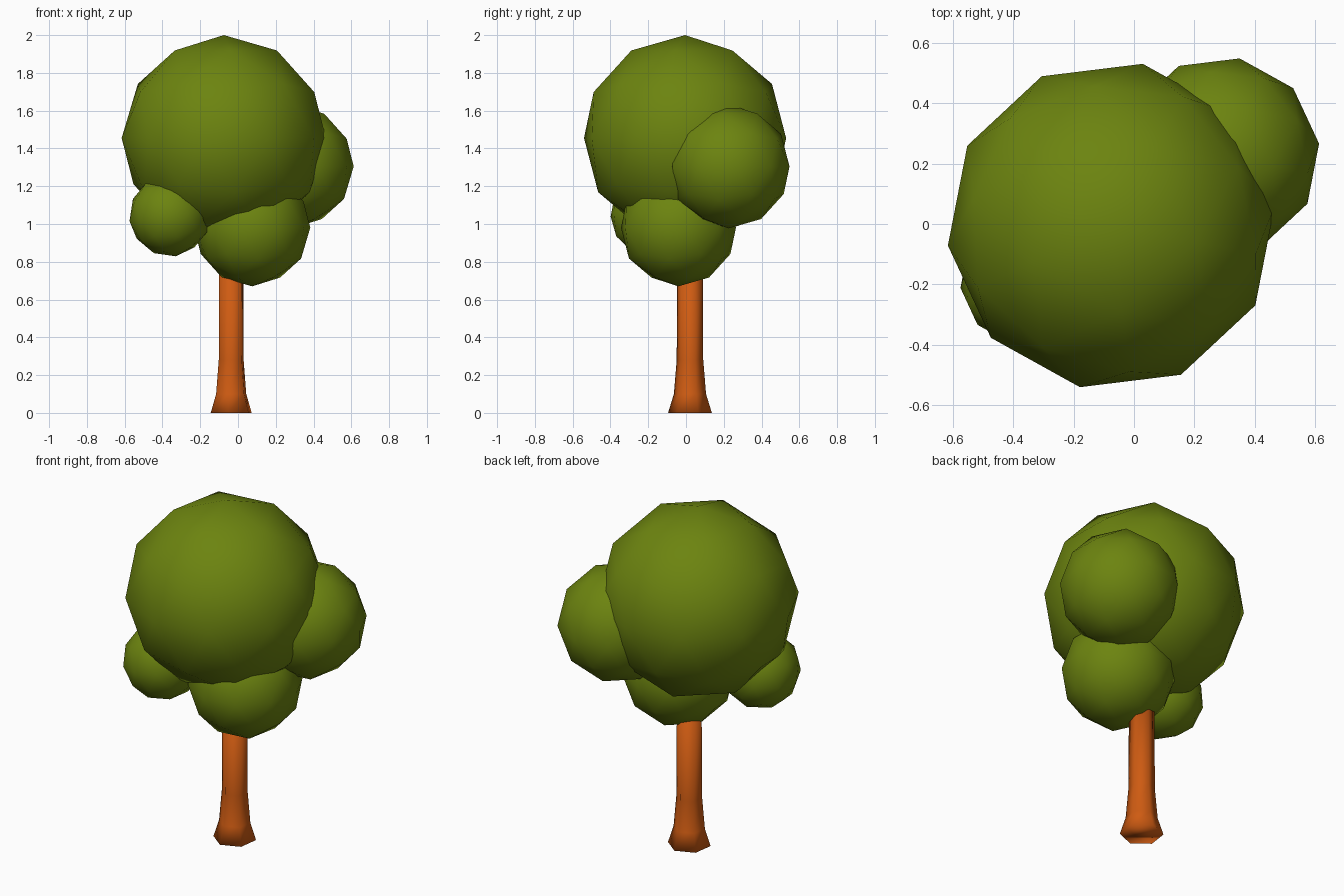
import bpy
import bmesh
import math
from mathutils import Matrix

cube = bpy.data.objects.get("Cube")
if cube:
    bpy.data.objects.remove(cube, do_unlink=True)


def make_material(name, rgb):
    mat = bpy.data.materials.new(name)
    mat.use_nodes = True
    mat.diffuse_color = (*rgb, 1)
    mat.node_tree.nodes["Principled BSDF"].inputs["Base Color"].default_value = (*rgb, 1)
    return mat


leaf_green = make_material("leaf green", (0.15, 0.23, 0.005))
bark_brown = make_material("bark brown", (0.62, 0.105, 0.006))


def finish(name, bm, mat):
    """Turn a bmesh into a smooth-shaded object."""
    mesh = bpy.data.meshes.new(name)
    for face in bm.faces:
        face.smooth = True
    bm.to_mesh(mesh)
    bm.free()
    mesh.materials.append(mat)
    obj = bpy.data.objects.new(name, mesh)
    bpy.context.collection.objects.link(obj)


def leaf_ball(name, centre, radius, tilt=0):
    """Low-poly ball of foliage, turned slightly about the vertical."""
    bm = bmesh.new()
    place = (Matrix.Translation(centre)
             @ Matrix.Rotation(math.radians(tilt), 4, 'Y')
             @ Matrix.Rotation(math.radians(-11), 4, 'Z'))
    bmesh.ops.create_icosphere(bm, subdivisions=2, radius=radius, matrix=place)
    finish(name, bm, leaf_green)


# Foliage
leaf_ball("main_crown", (-0.075, -0.005, 1.455), 0.545)
leaf_ball("back_left_foliage", (0.287, 0.226, 1.305), 0.328)
leaf_ball("lower_foliage", (0.075, -0.04, 0.98), 0.31)
leaf_ball("front_right_foliage", (-0.36, -0.185, 1.045), 0.218, tilt=-8)

# Trunk: six-sided, flared at the foot, ending inside the foliage
SIDES = 6
bm = bmesh.new()
rings = []
for z, radius in ((0, 0.117), (0.1, 0.086), (0.28, 0.071), (0.85, 0.068)):
    ring = []
    for i in range(SIDES):
        a = math.tau * i / SIDES + math.radians(22)
        ring.append(bm.verts.new((-0.036 + radius * math.cos(a),
                                  0.021 + radius * math.sin(a), z)))
    rings.append(ring)
for low, high in zip(rings, rings[1:]):
    for i in range(SIDES):
        j = (i + 1) % SIDES
        bm.faces.new((low[i], low[j], high[j], high[i]))
bm.faces.new(rings[0][::-1])
bm.faces.new(rings[-1])
finish("trunk", bm, bark_brown)
